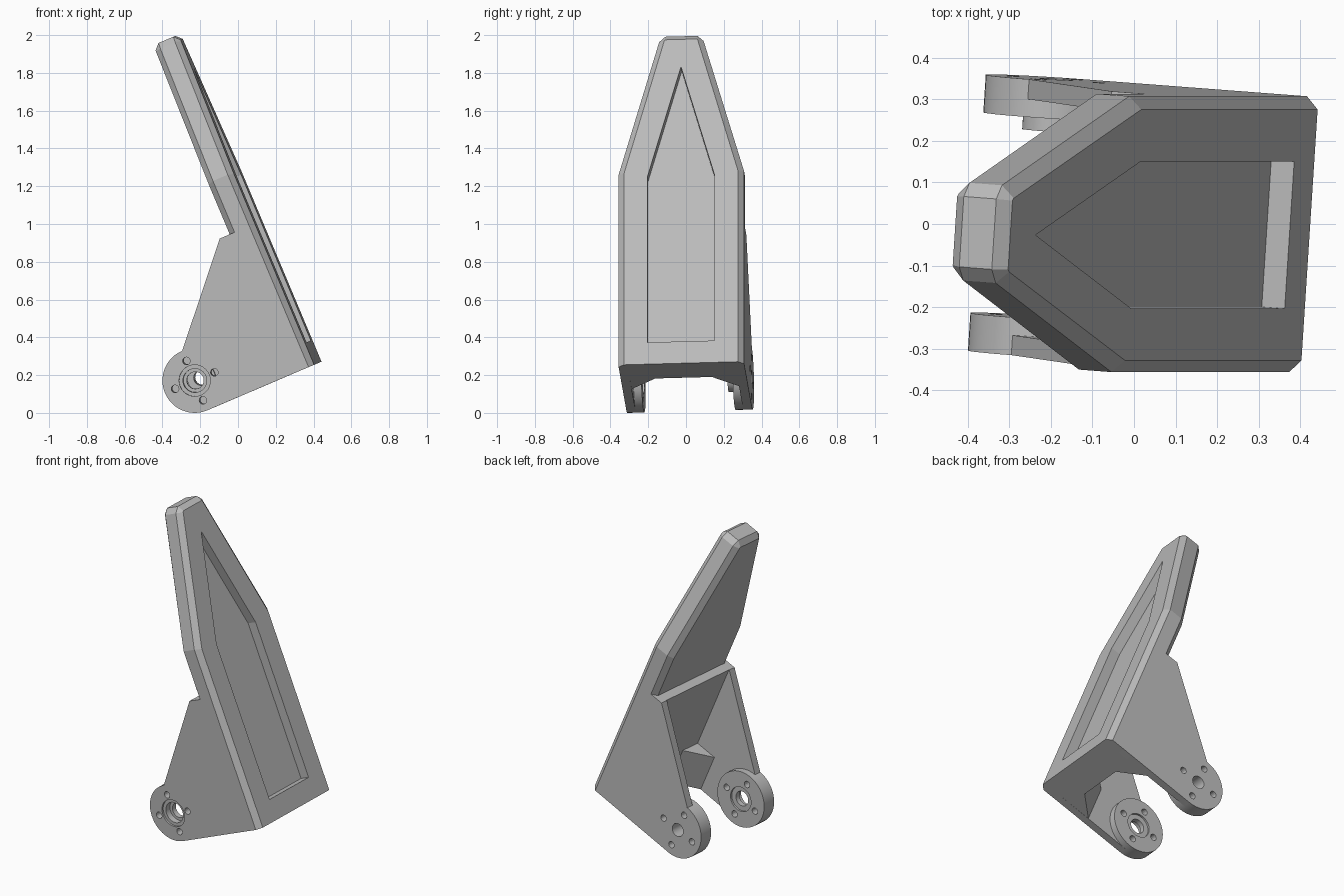
import bpy, bmesh, math
from mathutils import Matrix, Vector

if "Cube" in bpy.data.objects:
    bpy.data.objects.remove(bpy.data.objects["Cube"])

# Local frame: a = out of the front face, b = across, c = up along the leaning plate
TH, PH = math.radians(22.8), math.radians(4.0)
U = Vector((-math.sin(TH), 0, math.cos(TH)))
N0 = Vector((math.cos(TH), 0, math.sin(TH)))
Y = Vector((0, 1, 0))
N = N0 * math.cos(PH) - Y * math.sin(PH)
W = Y * math.cos(PH) + N0 * math.sin(PH)
MID = 0.008                                   # sideways centre of the part
HALF, BASE, TOP = 0.333, 0.085, 0.895         # half width, lower end, arm top
FRONT, BACK, RIB = 0.495, 0.35, 0.297         # depths along a
HUB, HUB_R = (-0.12, 0.253), 0.171            # hinge centre (a, c) and radius

grey = bpy.data.materials.new("mid grey")
grey.diffuse_color = (0.5, 0.5, 0.5, 1)
grey.use_nodes = True
grey.node_tree.nodes["Principled BSDF"].inputs["Base Color"].default_value = grey.diffuse_color


def loft(name, rings):
    """Closed solid through rings of (a, b, c) points."""
    bm = bmesh.new()
    vs = [[bm.verts.new(N * a + W * (b + MID) + U * c) for a, b, c in r] for r in rings]
    n = len(vs[0])
    for lo, hi in zip(vs, vs[1:]):
        for i in range(n):
            bm.faces.new((lo[i], lo[(i + 1) % n], hi[(i + 1) % n], hi[i]))
    bm.faces.new(vs[0])
    bm.faces.new(vs[-1])
    bmesh.ops.recalc_face_normals(bm, faces=bm.faces)
    me = bpy.data.meshes.new(name)
    bm.to_mesh(me)
    bm.free()
    me.materials.append(grey)
    ob = bpy.data.objects.new(name, me)
    bpy.context.collection.objects.link(ob)
    return ob


def across(name, pts, b0, b1):
    """Profile in (a, c) extruded sideways."""
    return loft(name, [[(a, b, c) for a, c in pts] for b in (b0, b1)])


def circle(r, centre=HUB, n=48):
    return [(centre[0] + r * math.cos(2 * math.pi * i / n),
             centre[1] + r * math.sin(2 * math.pi * i / n)) for i in range(n)]


def cut(ob, cutters):
    bpy.context.view_layer.objects.active = ob
    for k in cutters:
        m = ob.modifiers.new("cut", 'BOOLEAN')
        m.operation, m.solver, m.object = 'DIFFERENCE', 'EXACT', k
        bpy.ops.object.modifier_apply(modifier=m.name)


parts = []
helpers = []


# Main plate with chamfered front and back rims
def outline(a, half):
    h = half + [(-b, c) for b, c in reversed(half)]
    return [(a, b, c) for b, c in h]


outer = [(HALF, BASE), (HALF, 1.19), (0.118, 1.945), (0.085, 1.975)]
inner = [(HALF - 0.03, BASE), (HALF - 0.03, 1.181), (0.089, 1.938), (0.083, 1.945)]
plate = loft("main_plate", [outline(BACK, inner), outline(BACK + 0.03, outer),
                            outline(FRONT - 0.03, outer), outline(FRONT, inner)])
parts.append(plate)

# Sunken pointed panel on the front
point = [(0.178, 0.21), (0.178, 1.162), (0, 1.788), (-0.178, 1.162), (-0.178, 0.21)]
recess = loft("panel_cutter", [[(a, b, c) for b, c in point] for a in (FRONT - 0.06, FRONT + 0.1)])
helpers.append(recess)
cut(plate, [recess])

# Thick web behind the plate, between the arms
parts.append(across("back_web", [(RIB, BASE), (BACK + 0.01, BASE), (BACK + 0.01, TOP), (RIB, TOP)],
                    -0.285, 0.285))

# Arm profile: straight lower edge, rounded hinge end, sloped back edge
arc = [(HUB[0] + HUB_R * math.cos(t), HUB[1] + HUB_R * math.sin(t))
       for t in (math.radians(270 - 180 * i / 24) for i in range(25))]
arm_profile = [(BACK + 0.03, BASE)] + arc + [(RIB - 0.002, TOP), (BACK + 0.03, TOP)]

for side, s in (("left", 1), ("right", -1)):
    arm = across(side + "_arm", arm_profile, s * 0.285, s * HALF)
    pad = across(side + "_hinge_pad", circle(HUB_R), s * 0.242, s * 0.285)
    group = [arm, pad]
    if s > 0:
        group.append(across("left_hinge_boss", circle(0.075), 0.208, 0.242))
    # Stepped bore and four bolt holes
    if s > 0:
        bores = [(0.04, 0.15, 0.4)]
    else:
        bores = [(0.045, -0.4, -0.15), (0.063, -0.4, -0.285),
                 (0.083, -0.4, -0.322), (0.075, -0.254, -0.15)]
    cutters = [across("bore_cutter", circle(r, n=32), p, q) for r, p, q in bores]
    for i in range(4):
        t = i * math.pi / 2
        c = (HUB[0] + 0.113 * math.cos(t), HUB[1] + 0.113 * math.sin(t))
        cutters.append(across("bolt_cutter", circle(0.02, c, 16), s * 0.2, s * 0.4))
    helpers += cutters
    for ob in group:
        cut(ob, cutters)
    parts += group
    # Corner gusset between web and arm
    tri = [(RIB, s * 0.285), (RIB, s * 0.15), (RIB - 0.135, s * 0.285)]
    parts.append(loft(side + "_gusset", [[(a, b, c) for a, b in tri] for c in (BASE, 0.33)]))

for k in helpers:
    bpy.data.objects.remove(k)

# Settle on the ground and smooth the round surfaces
low = min(v.co.z for ob in parts for v in ob.data.vertices)
for ob in parts:
    ob.data.transform(Matrix.Translation((0, 0, -low)))
    bpy.ops.object.select_all(action='DESELECT')
    ob.select_set(True)
    bpy.context.view_layer.objects.active = ob
    bpy.ops.object.shade_smooth_by_angle(angle=math.radians(20))
plate.data.shade_flat()
